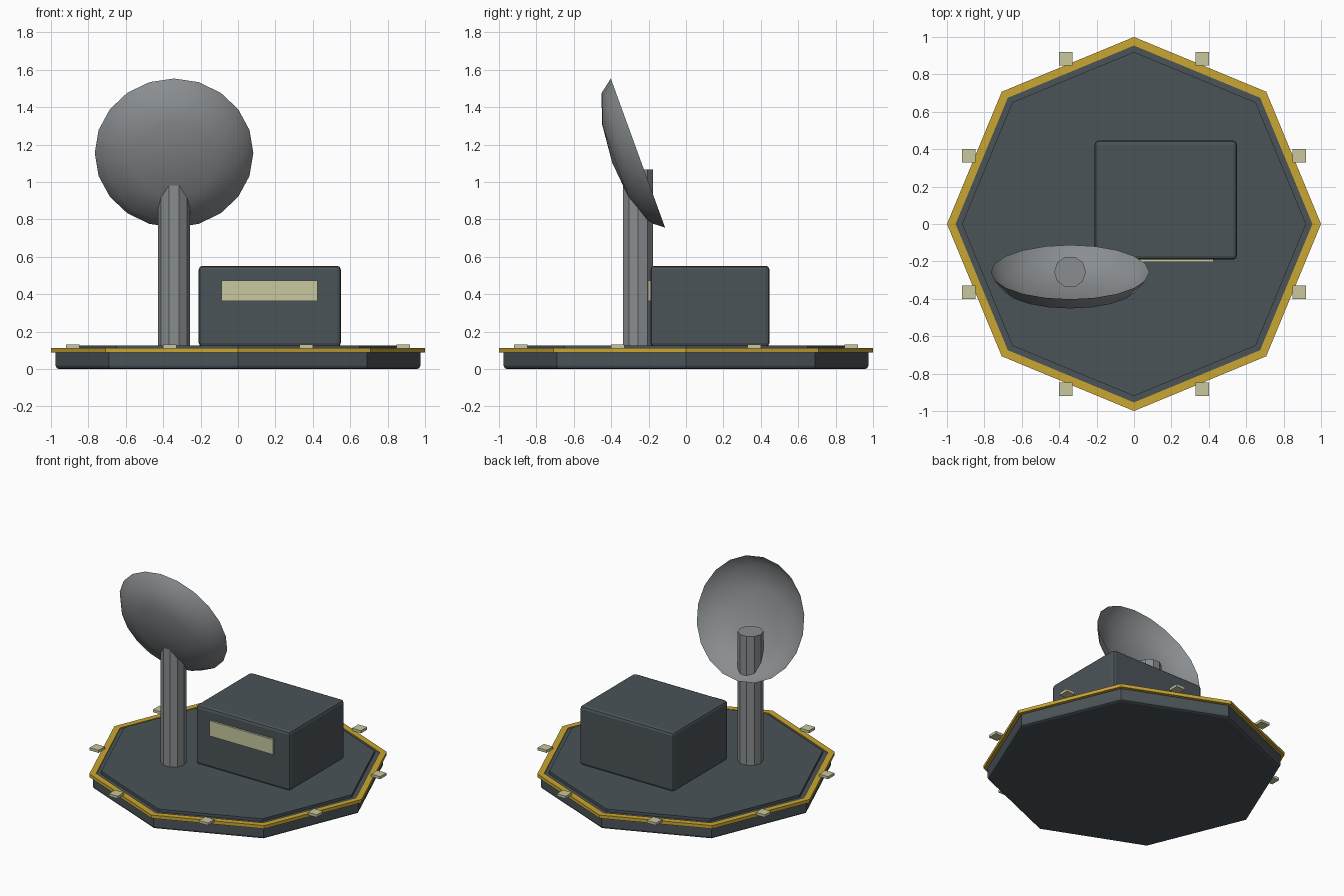
import bpy, bmesh, math
from mathutils import Matrix, Vector

if "Cube" in bpy.data.objects:
    bpy.data.objects.remove(bpy.data.objects["Cube"])


def material(name, rgb):
    m = bpy.data.materials.new(name)
    m.diffuse_color = (*rgb, 1)
    m.use_nodes = True
    m.node_tree.nodes["Principled BSDF"].inputs["Base Color"].default_value = m.diffuse_color
    return m


DARK = material("dark slate", (0.070, 0.088, 0.098))
YELLOW = material("yellow trim", (0.584, 0.381, 0.032))
CREAM = material("pale light", (0.578, 0.578, 0.352))
GREY = material("metal grey", (0.255, 0.270, 0.280))


def finish(name, bm, mat, bevel=0):
    me = bpy.data.meshes.new(name)
    bm.to_mesh(me)
    bm.free()
    me.materials.append(mat)
    ob = bpy.data.objects.new(name, me)
    bpy.context.collection.objects.link(ob)
    if bevel:
        mod = ob.modifiers.new("bevel", 'BEVEL')
        mod.width, mod.segments = bevel, 2
        mod.limit_method, mod.angle_limit = 'ANGLE', math.radians(60)
    return ob


def box(name, lo, hi, mat, bevel=0):
    lo, hi = Vector(lo), Vector(hi)
    bm = bmesh.new()
    bmesh.ops.create_cube(bm, size=1, matrix=Matrix.Translation((lo + hi) / 2)
                          @ Matrix.Diagonal((*(hi - lo), 1)))
    return finish(name, bm, mat, bevel)


def prism(name, sides, r, z0, z1, mat, x=0, y=0, bevel=0):
    bm = bmesh.new()
    bmesh.ops.create_cone(bm, cap_ends=True, segments=sides, radius1=r, radius2=r, depth=z1 - z0,
                          matrix=Matrix.Translation((x, y, (z0 + z1) / 2))
                          @ Matrix.Rotation(math.pi / 2, 4, 'Z'))
    return finish(name, bm, mat, bevel)


# Octagonal platform with a raised deck
prism("platform_base", 8, 0.975, 0.0, 0.105, DARK, bevel=0.018)
prism("platform_deck", 8, 0.92, 0.09, 0.125, DARK)

# Yellow edge ring: rectangular section swept round the octagon
bm = bmesh.new()
section = [(1.0, 0.088), (1.0, 0.112), (0.954, 0.112), (0.954, 0.088)]
rows = [[bm.verts.new((r * math.cos(i * math.pi / 4), r * math.sin(i * math.pi / 4), z))
         for r, z in section] for i in range(8)]
for i in range(8):
    a, b = rows[i], rows[(i + 1) % 8]
    for j in range(4):
        k = (j + 1) % 4
        bm.faces.new((a[j], b[j], b[k], a[k]))
bmesh.ops.recalc_face_normals(bm, faces=bm.faces)
finish("edge_ring", bm, YELLOW)

# Marker lights at the middle of each side
for i in range(8):
    a = math.radians(22.5 + 45 * i)
    x, y, h = 0.955 * math.cos(a), 0.955 * math.sin(a), 0.036
    box(f"marker_light_{i + 1}", (x - h, y - h, 0.111), (x + h, y + h, 0.13), CREAM)

# Equipment cabin with its window strip
box("cabin", (-0.21, -0.19, 0.12), (0.55, 0.446, 0.552), DARK, 0.02)
box("cabin_window", (-0.087, -0.204, 0.363), (0.425, -0.18, 0.473), CREAM)

# Mast: ten sides, a corner towards the back
prism("mast", 10, 0.085, 0.11, 1.067, GREY, -0.342, -0.256)

# Dish: shallow half ellipsoid shell, bulging forwards and tilted down
bm = bmesh.new()
bmesh.ops.create_uvsphere(bm, u_segments=20, v_segments=6, radius=1)
bmesh.ops.delete(bm, geom=[v for v in bm.verts if v.co.z < -0.01], context='VERTS')
axis = Matrix.Rotation(math.radians(110), 4, 'X')   # +z turns to -y and down
bmesh.ops.transform(bm, verts=bm.verts, matrix=Matrix.Translation((-0.342, -0.257, 1.155))
                    @ axis @ Matrix.Diagonal((0.424, 0.424, 0.147, 1)))
for f in bm.faces:
    f.smooth = True
finish("dish", bm, GREY)
